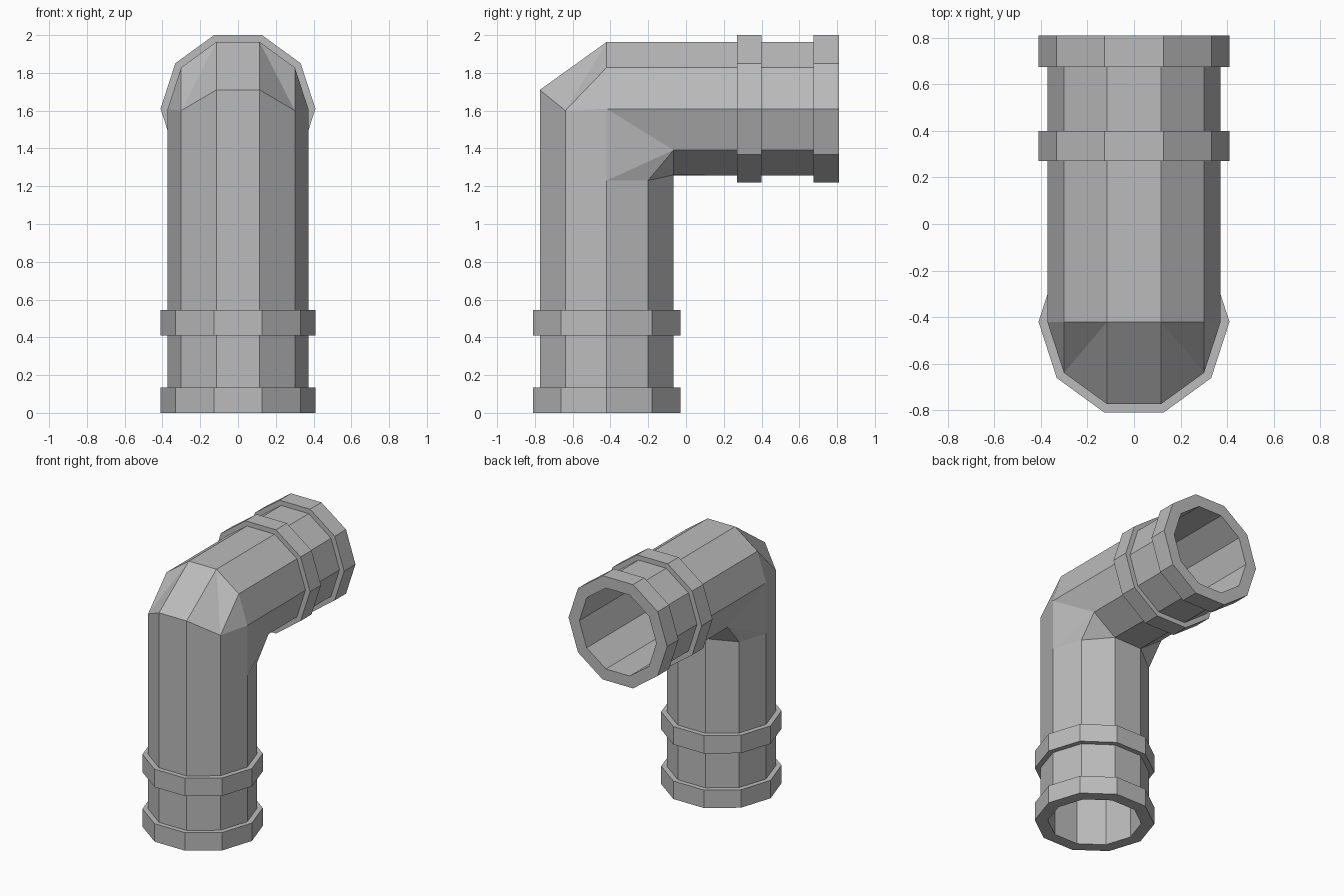
import bpy
import bmesh
import math

cube = bpy.data.objects.get("Cube")
if cube:
    bpy.data.objects.remove(cube, do_unlink=True)

SIDES = 10
AXIS_Y, AXIS_Z = -0.42, 1.61        # centre lines of the upright and level arms
PIPE, COLLAR, BORE = 0.372, 0.41, 0.32
# Height where each upright edge meets the bend, from the outer to the inner side
BEND_HEIGHT = {2: 1.71, 1: 1.60, 0: 1.23, -1: 1.23, -2: 1.26}
INNER_CORNER = -0.066

bm = bmesh.new()


def step(i):
    """Rank of a profile corner: 2 on the outside of the bend, -2 on the inside."""
    return round(2 * math.asin(math.sin(i * math.tau / SIDES)) / math.radians(72))


def upright(radius, z=None):
    loop = []
    for i in range(SIDES):
        a = i * math.tau / SIDES
        height = BEND_HEIGHT[step(i)] if z is None else z
        loop.append(bm.verts.new((radius * math.cos(a), AXIS_Y - radius * math.sin(a), height)))
    return loop


def level(radius, y=None):
    loop = []
    for i in range(SIDES):
        a = i * math.tau / SIDES
        start = (AXIS_Y if step(i) >= 0 else INNER_CORNER) if y is None else y
        loop.append(bm.verts.new((radius * math.cos(a), start, AXIS_Z + radius * math.sin(a))))
    return loop


def bridge(low, high, bend=False):
    for i in range(SIDES):
        j = (i + 1) % SIDES
        a, b, c, d = low[i], low[j], high[j], high[i]
        if not bend or step(i) == step(j):
            bm.faces.new((a, b, c, d))
        elif (step(j) > step(i)) != (max(step(i), step(j)) == 2):
            bm.faces.new((a, b, d))
            bm.faces.new((b, c, d))
        else:
            bm.faces.new((a, b, c))
            bm.faces.new((a, c, d))


# Outside skin with two collars on each arm, then back through the bore
loops = [upright(COLLAR, 0), upright(COLLAR, 0.135), upright(PIPE, 0.135),
         upright(PIPE, 0.41), upright(COLLAR, 0.41), upright(COLLAR, 0.545),
         upright(PIPE, 0.545), upright(PIPE),
         level(PIPE), level(PIPE, 0.27), level(COLLAR, 0.27), level(COLLAR, 0.40),
         level(PIPE, 0.40), level(PIPE, 0.675), level(COLLAR, 0.675), level(COLLAR, 0.81),
         level(BORE, 0.81), level(BORE), upright(BORE), upright(BORE, 0)]
OUTER_BEND, INNER_BEND = 7, 17
for n, loop in enumerate(loops):
    following = loops[(n + 1) % len(loops)]
    if n == INNER_BEND:
        bridge(following, loop, bend=True)
    else:
        bridge(loop, following, bend=(n == OUTER_BEND))

# Close the shared inner corner and orient the skin
bmesh.ops.remove_doubles(bm, verts=bm.verts[:], dist=0.008)
bmesh.ops.recalc_face_normals(bm, faces=bm.faces[:])

mesh = bpy.data.meshes.new("pipe_elbow")
bm.to_mesh(mesh)
bm.free()

# Plain grey finish
grey = bpy.data.materials.new("pipe_grey")
grey.use_nodes = True
colour = (0.5, 0.5, 0.5, 1)
grey.diffuse_color = colour
grey.node_tree.nodes["Principled BSDF"].inputs["Base Color"].default_value = colour
mesh.materials.append(grey)

pipe = bpy.data.objects.new("pipe_elbow", mesh)
bpy.context.collection.objects.link(pipe)
